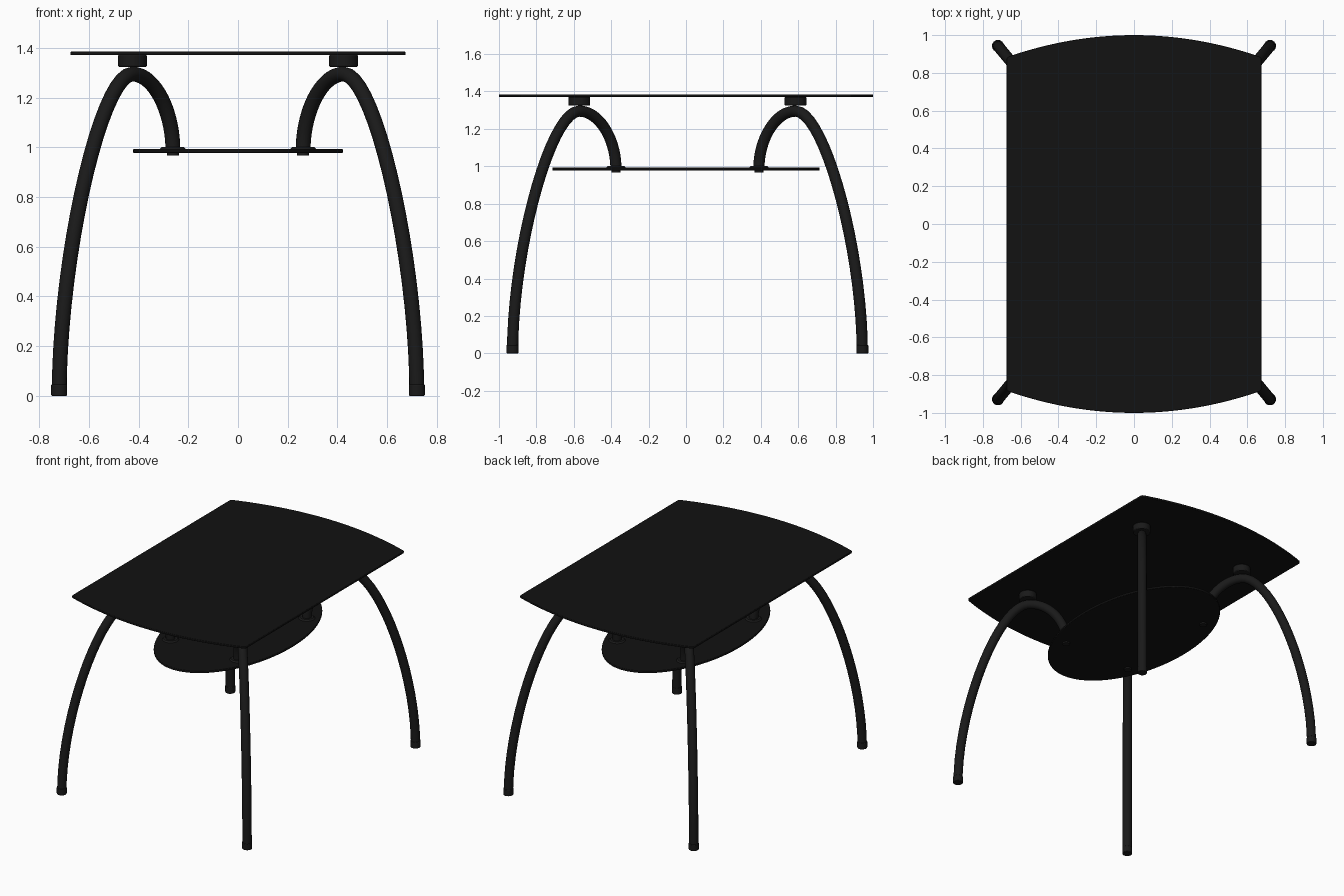
import bpy, bmesh, math
from mathutils import Vector
from mathutils.geometry import interpolate_bezier

if "Cube" in bpy.data.objects:
    bpy.data.objects.remove(bpy.data.objects["Cube"])


def material(name, v):
    m = bpy.data.materials.new(name)
    m.diffuse_color = (v, v, v, 1)
    m.use_nodes = True
    m.node_tree.nodes["Principled BSDF"].inputs["Base Color"].default_value = m.diffuse_color
    return m


GLASS = material("black_glass", 0.006)
METAL = material("black_metal", 0.01)


def finish(ob, mat):
    ob.data.materials.append(mat)
    bpy.ops.object.select_all(action='DESELECT')
    bpy.context.view_layer.objects.active = ob
    ob.select_set(True)
    bpy.ops.object.shade_smooth_by_angle(angle=math.radians(35))


def slab(name, outline, z0, z1):
    """Flat panel extruded from an outline, with softened rims."""
    bm = bmesh.new()
    face = bm.faces.new([bm.verts.new((x, y, z0)) for x, y in outline])
    ext = bmesh.ops.extrude_face_region(bm, geom=[face])
    bmesh.ops.translate(bm, vec=(0, 0, z1 - z0),
                        verts=[v for v in ext["geom"] if isinstance(v, bmesh.types.BMVert)])
    bmesh.ops.recalc_face_normals(bm, faces=bm.faces)
    me = bpy.data.meshes.new(name)
    bm.to_mesh(me)
    bm.free()
    ob = bpy.data.objects.new(name, me)
    bpy.context.collection.objects.link(ob)
    b = ob.modifiers.new("rim", 'BEVEL')
    b.width, b.segments = 0.003, 2
    finish(ob, GLASS)


def disc(name, x, y, z0, z1, r0, r1=None, bevel=0.0):
    """Upright cylinder or cone frustum between two heights."""
    bpy.ops.mesh.primitive_cone_add(vertices=32, radius1=r0, radius2=r1 or r0,
                                    depth=z1 - z0, location=(x, y, (z0 + z1) / 2))
    ob = bpy.context.object
    ob.name = name
    if bevel:
        b = ob.modifiers.new("edge", 'BEVEL')
        b.width, b.segments = bevel, 2
    finish(ob, METAL)


def tube(name, pts, r):
    """Round tube along a path."""
    cu = bpy.data.curves.new(name, 'CURVE')
    cu.dimensions = '3D'
    cu.bevel_depth, cu.bevel_resolution = r, 6
    cu.use_fill_caps = True
    sp = cu.splines.new('POLY')
    sp.points.add(len(pts) - 1)
    for p, co in zip(sp.points, pts):
        p.co = (*co, 1)
    ob = bpy.data.objects.new(name, cu)
    bpy.context.collection.objects.link(ob)
    bpy.ops.object.select_all(action='DESELECT')
    bpy.context.view_layer.objects.active = ob
    ob.select_set(True)
    bpy.ops.object.convert(target='MESH')
    finish(bpy.context.object, METAL)


# Table top: straight sides, bowed ends, small rounded corners
N, HX, BOW = 32, 0.663, 0.113
end = [(HX - 2 * HX * i / N, 1 - BOW * (1 - 2 * i / N) ** 2) for i in range(N + 1)]
end = [(0.675, 0.872), (0.672, 0.881)] + end + [(-0.672, 0.881), (-0.675, 0.872)]
slab("table_top", end + [(-x, -y) for x, y in end], 1.371, 1.385)

# Lower shelf: oval
slab("lower_shelf", [(0.422 * math.cos(a), 0.715 * math.sin(a))
                     for a in (2 * math.pi * i / 72 for i in range(72))], 0.978, 0.993)

# Four hooked legs with their fittings
APEX_Z, SHELF_Z, SHIFT = 1.295, 0.985, 0.0075
for sx, side in ((-1, "left"), (1, "right")):
    for sy, end_name in ((-1, "front"), (1, "back")):
        tag = f"{end_name}_{side}"

        def at(x, y, z):
            return Vector((sx * x, sy * y + SHIFT, z))

        foot, apex, tip = at(0.72, 0.935, 0), at(0.425, 0.578, APEX_Z), at(0.262, 0.382, SHELF_Z)

        def quarter(low, k):
            above = Vector((low.x, low.y, APEX_Z))
            level = Vector((apex.x, apex.y, APEX_Z))
            return interpolate_bezier(low, low.lerp(above, k), level.lerp(above, k), level, 20)

        path = quarter(foot, 0.43) + quarter(tip, 0.53)[::-1][1:]
        tube(f"{tag}_leg", path, 0.03)
        disc(f"{tag}_foot_cap", foot.x, foot.y, 0, 0.045, 0.032, bevel=0.003)
        disc(f"{tag}_top_pad", apex.x, apex.y, 1.324, 1.372, 0.058, bevel=0.005)
        disc(f"{tag}_shelf_flange", tip.x, tip.y, 0.992, 1.002, 0.054, 0.044)
        disc(f"{tag}_shelf_nut", tip.x, tip.y, 0.968, 0.98, 0.024)
